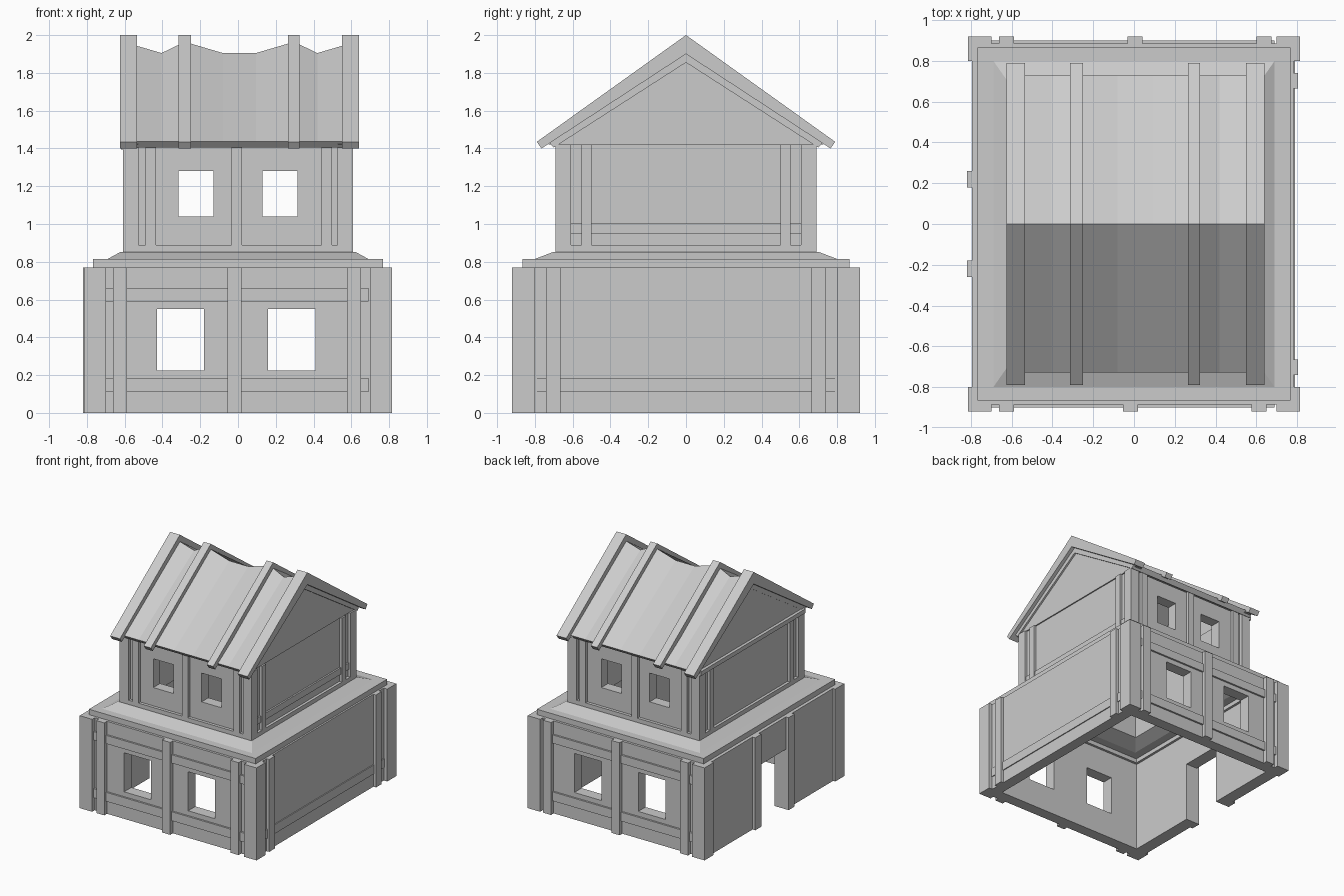
import bpy, bmesh

if "Cube" in bpy.data.objects:
    bpy.data.objects.remove(bpy.data.objects["Cube"])


def finish(name, bm):
    bmesh.ops.recalc_face_normals(bm, faces=bm.faces)
    me = bpy.data.meshes.new(name)
    bm.to_mesh(me)
    bm.free()
    ob = bpy.data.objects.new(name, me)
    bpy.context.collection.objects.link(ob)
    return ob


def box(name, x, y, z):
    bm = bmesh.new()
    bmesh.ops.create_cube(bm, size=1)
    for v in bm.verts:
        v.co = [r[0] if c < 0 else r[1] for r, c in zip((x, y, z), v.co)]
    return finish(name, bm)


def wall(name, axis, outer, inner, span, z, holes=()):
    """Flat wall across `axis` with rectangular openings (u0, u1, z0, z1)."""
    us = sorted({*span, *(h[0] for h in holes), *(h[1] for h in holes)})
    zs = sorted({*z, *(h[2] for h in holes), *(h[3] for h in holes)})
    place = (lambda u, w: (outer, u, w)) if axis == 'x' else (lambda u, w: (u, outer, w))
    bm = bmesh.new()
    for u0, u1 in zip(us, us[1:]):
        for w0, w1 in zip(zs, zs[1:]):
            cu, cw = (u0 + u1) / 2, (w0 + w1) / 2
            if any(h[0] < cu < h[1] and h[2] < cw < h[3] for h in holes):
                continue
            bm.faces.new([bm.verts.new(place(*p)) for p in
                          ((u0, w0), (u1, w0), (u1, w1), (u0, w1))])
    bmesh.ops.remove_doubles(bm, verts=bm.verts, dist=1e-5)
    new = bmesh.ops.extrude_face_region(bm, geom=bm.faces[:], use_keep_orig=True)['geom']
    shift = (inner - outer, 0, 0) if axis == 'x' else (0, inner - outer, 0)
    bmesh.ops.translate(bm, verts=[g for g in new if isinstance(g, bmesh.types.BMVert)], vec=shift)
    bmesh.ops.dissolve_limit(bm, angle_limit=0.01, verts=bm.verts, edges=bm.edges)
    return finish(name, bm)


def loft(name, rings, wrap=False):
    """Skin closed rings of points, capped or joined end to end."""
    bm = bmesh.new()
    rs = [[bm.verts.new(p) for p in r] for r in rings]
    n = len(rs[0])
    for a, b in zip(rs, rs[1:] + (rs[:1] if wrap else [])):
        for i in range(n):
            j = (i + 1) % n
            bm.faces.new((a[i], a[j], b[j], b[i]))
    if not wrap:
        bm.faces.new(rs[0])
        bm.faces.new(rs[-1])
    return finish(name, bm)


def extrude_x(name, profile, x0, x1):
    return loft(name, [[(x, y, z) for y, z in profile] for x in (x0, x1)])


def ordered(a, b):
    return (min(a, b), max(a, b))


# Lower storey: front and back walls with windows, beams and posts
low = (0, 0.77)
low_windows = [(-0.43, -0.18, 0.225, 0.55), (0.16, 0.41, 0.225, 0.55)]
for s, side in ((-1, 'front'), (1, 'back')):
    wall(f'lower_{side}_wall', 'y', s * 0.885, s * 0.79, (-0.785, 0.785), low, low_windows)
    for z in ((0.11, 0.185), (0.59, 0.66)):
        box(f'lower_{side}_beam', (-0.71, 0.69), ordered(s * 0.87, s * 0.9), z)
    for x in (-0.625, -0.018 if s < 0 else 0.005, 0.613 if s < 0 else 0.637):
        box(f'lower_{side}_post', (x - 0.037, x + 0.037), ordered(s * 0.87, s * 0.92), low)
    for t in (-1, 1):
        box('lower_corner_post', ordered(t * 0.70, t * 0.815), ordered(s * 0.80, s * 0.92), low)

# Lower storey: solid right side, left side with doorway
wall('lower_right_wall', 'x', 0.782, 0.69, (-0.885, 0.885), low)
box('lower_right_beam', (0.77, 0.79), (-0.81, 0.81), (0.11, 0.185))
wall('lower_left_wall', 'x', -0.795, -0.69, (-0.885, 0.885), low, [(-0.18, 0.18, 0, 0.5)])
for s in (-1, 1):
    box('lower_right_post', (0.77, 0.806), ordered(s * 0.665, s * 0.74), low)
    box('door_post', (-0.82, -0.78), ordered(s * 0.18, s * 0.26), low)

# Stepped, sloping ledge between the storeys (open in the middle)
ledge = [(0.768, 0.865, 0.765), (0.768, 0.865, 0.815), (0.69, 0.80, 0.815),
         (0.62, 0.70, 0.853), (0.608, 0.69, 0.853), (0.608, 0.69, 0.888),
         (0.50, 0.575, 0.888), (0.50, 0.575, 0.845), (0.60, 0.70, 0.80),
         (0.67, 0.77, 0.80), (0.67, 0.77, 0.765)]
loft('ledge', [[(-x, -y, z), (x, -y, z), (x, y, z), (-x, y, z)] for x, y, z in ledge], True)

# Upper storey: walls, corner posts and framing
up = (0.87, 1.42)
up_windows = [(-0.315, -0.13, 1.04, 1.28), (0.13, 0.315, 1.04, 1.28)]
for s, side in ((-1, 'front'), (1, 'back')):
    wall(f'upper_{side}_wall', 'y', s * 0.665, s * 0.575, (-0.585, 0.585), up, up_windows)
    for x in (-0.463, -0.007, 0.47):
        box(f'upper_{side}_post', (x - 0.028, x + 0.028), ordered(s * 0.65, s * 0.69), up)
    for t in (-1, 1):
        box('upper_corner_post', ordered(t * 0.527, t * 0.608), ordered(s * 0.61, s * 0.69), up)
for t, side in ((-1, 'left'), (1, 'right')):
    wall(f'upper_{side}_wall', 'x', t * 0.585, t * 0.50, (-0.665, 0.665), up)
    for s in (-1, 1):
        box(f'upper_{side}_post', ordered(t * 0.57, t * 0.608), ordered(s * 0.5, s * 0.553), up)
    # Closed gable triangle
    extrude_x(f'{side}_gable', [(-0.73, 1.42), (0.73, 1.42), (0, 1.92)], t * 0.53, t * 0.595)
box('upper_right_beam', (0.575, 0.598), (-0.62, 0.62), (0.95, 1.005))
box('upper_left_beam', (-0.62, -0.575), (-0.69, 0.69), (1.395, 1.43))

# Roof rafters standing proud of the covering
rafter = [(-0.79, 1.435), (0, 2.0), (0.79, 1.435), (0.765, 1.40), (0, 1.90), (-0.765, 1.40)]
for x0, x1 in ((-0.625, -0.535), (-0.315, -0.25), (0.265, 0.325), (0.55, 0.64)):
    extrude_x('roof_rafter', rafter, x0, x1)

# Roof covering: straight at the eaves, sagging along the ridge between rafters
ridge = [(-0.60, 1.96), (-0.535, 1.943), (-0.405, 1.905), (-0.28, 1.965), (-0.25, 1.955),
         (-0.08, 1.905), (0.095, 1.905), (0.265, 1.955), (0.295, 1.965),
         (0.42, 1.905), (0.55, 1.943), (0.61, 1.96)]
loft('roof_covering', [[(x, -0.73, 1.437), (x, 0, z), (x, 0.73, 1.437),
                        (x, 0.70, 1.405), (x, 0, 1.855), (x, -0.70, 1.405)] for x, z in ridge])
